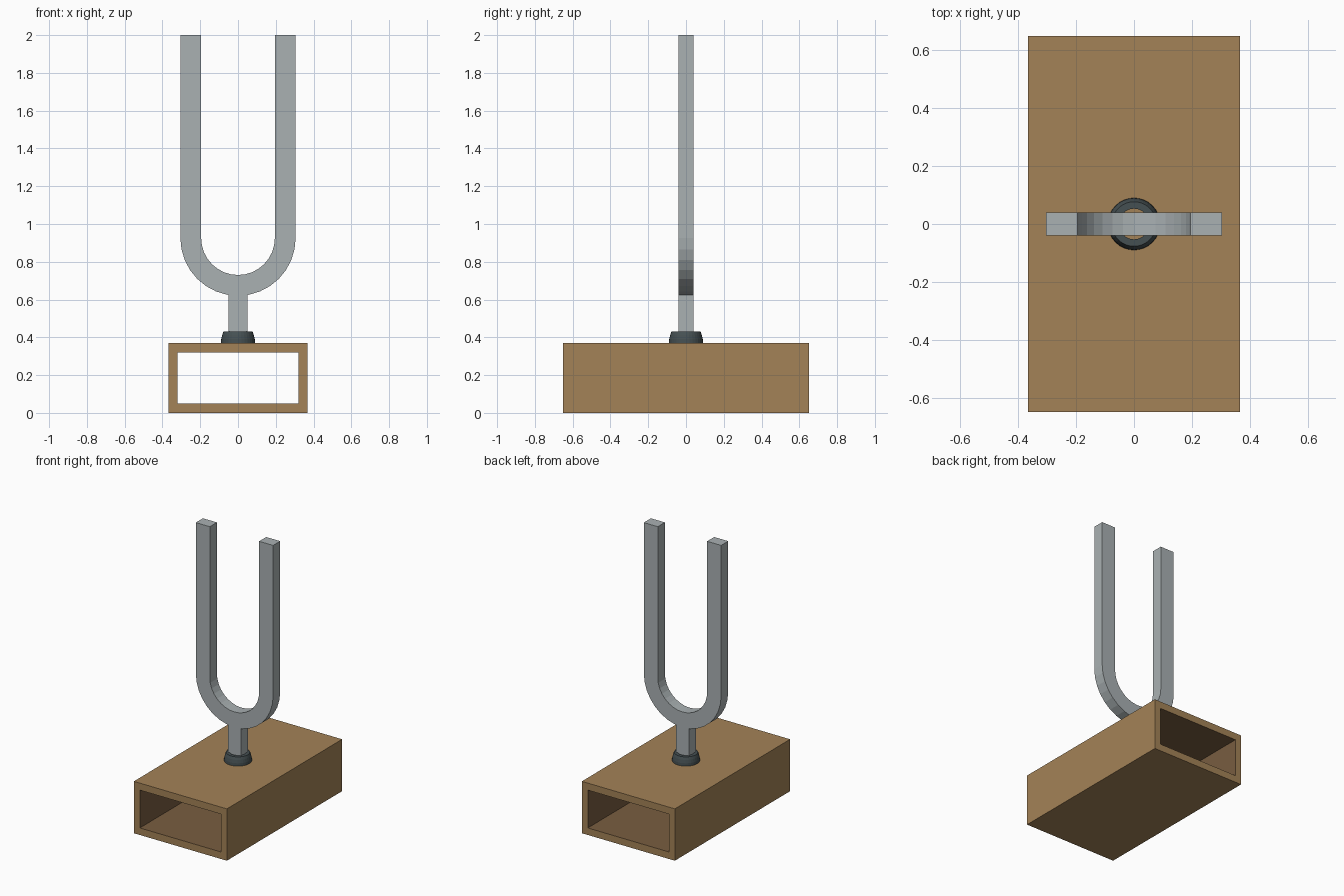
import bpy, bmesh, math

if "Cube" in bpy.data.objects:
    bpy.data.objects.remove(bpy.data.objects["Cube"])


def material(name, rgb):
    m = bpy.data.materials.new(name)
    m.diffuse_color = (*rgb, 1)
    m.use_nodes = True
    m.node_tree.nodes["Principled BSDF"].inputs["Base Color"].default_value = m.diffuse_color
    return m


wood = material("wood", (0.37, 0.225, 0.095))
inner_wood = material("dark inner wood", (0.19, 0.11, 0.052))
steel = material("steel", (0.40, 0.44, 0.45))
rubber = material("dark collar", (0.06, 0.08, 0.085))


def finish(name, bm, mats):
    bmesh.ops.remove_doubles(bm, verts=bm.verts, dist=1e-5)
    bmesh.ops.recalc_face_normals(bm, faces=bm.faces)
    me = bpy.data.meshes.new(name)
    bm.to_mesh(me)
    bm.free()
    for m in mats:
        me.materials.append(m)
    ob = bpy.data.objects.new(name, me)
    bpy.context.collection.objects.link(ob)
    return ob


def rect(w, z0, z1):
    return [(-w, z0), (w, z0), (w, z1), (-w, z1)]


# Hollow resonance box, open at both ends
bm = bmesh.new()
D = 0.65
rings = [[bm.verts.new((x, y, z)) for x, z in r]
         for y in (-D, D)
         for r in (rect(0.367, 0, 0.37), rect(0.32, 0.05, 0.32))]
for a, b, slot in ((0, 1, 0), (1, 3, 1), (3, 2, 0), (2, 0, 0)):
    for i in range(4):
        j = (i + 1) % 4
        f = bm.faces.new((rings[a][i], rings[a][j], rings[b][j], rings[b][i]))
        f.material_index = slot
finish("resonance_box", bm, [wood, inner_wood])

# Fork: U-shaped strip of square section
bm = bmesh.new()
RO, RI, CZ, T, N = 0.305, 0.195, 0.925, 0.04, 16
path = [(-1, 0, 2.0)]
for k in range(N + 1):
    a = math.pi * (1 + k / N)
    path.append((math.cos(a), math.sin(a), CZ))
path.append((1, 0, 2.0))
sections = [[bm.verts.new((c * r, y, z + s * r))
             for r, y in ((RO, -T), (RI, -T), (RI, T), (RO, T))]
            for c, s, z in path]
for p, q in zip(sections, sections[1:]):
    for i in range(4):
        j = (i + 1) % 4
        bm.faces.new((p[i], p[j], q[j], q[i]))
bm.faces.new(sections[0])
bm.faces.new(sections[-1])
finish("fork_tines", bm, [steel])

# Square stem between box and fork
bm = bmesh.new()
bmesh.ops.create_cube(bm, size=1)
for v in bm.verts:
    v.co = (v.co.x * 0.1, v.co.y * 0.08, 0.505 + v.co.z * 0.27)
finish("fork_stem", bm, [steel])

# Ring collar around the stem foot, turned from a short profile
bm = bmesh.new()
profile = [(0.053, 0.37), (0.09, 0.37), (0.089, 0.39), (0.084, 0.412),
           (0.077, 0.43), (0.053, 0.43)]
vs = [bm.verts.new((r, 0, z)) for r, z in profile]
es = [bm.edges.new((vs[i], vs[(i + 1) % len(vs)])) for i in range(len(vs))]
bmesh.ops.spin(bm, geom=vs + es, cent=(0, 0, 0), axis=(0, 0, 1),
               angle=2 * math.pi, steps=32)
finish("stem_collar", bm, [rubber])
